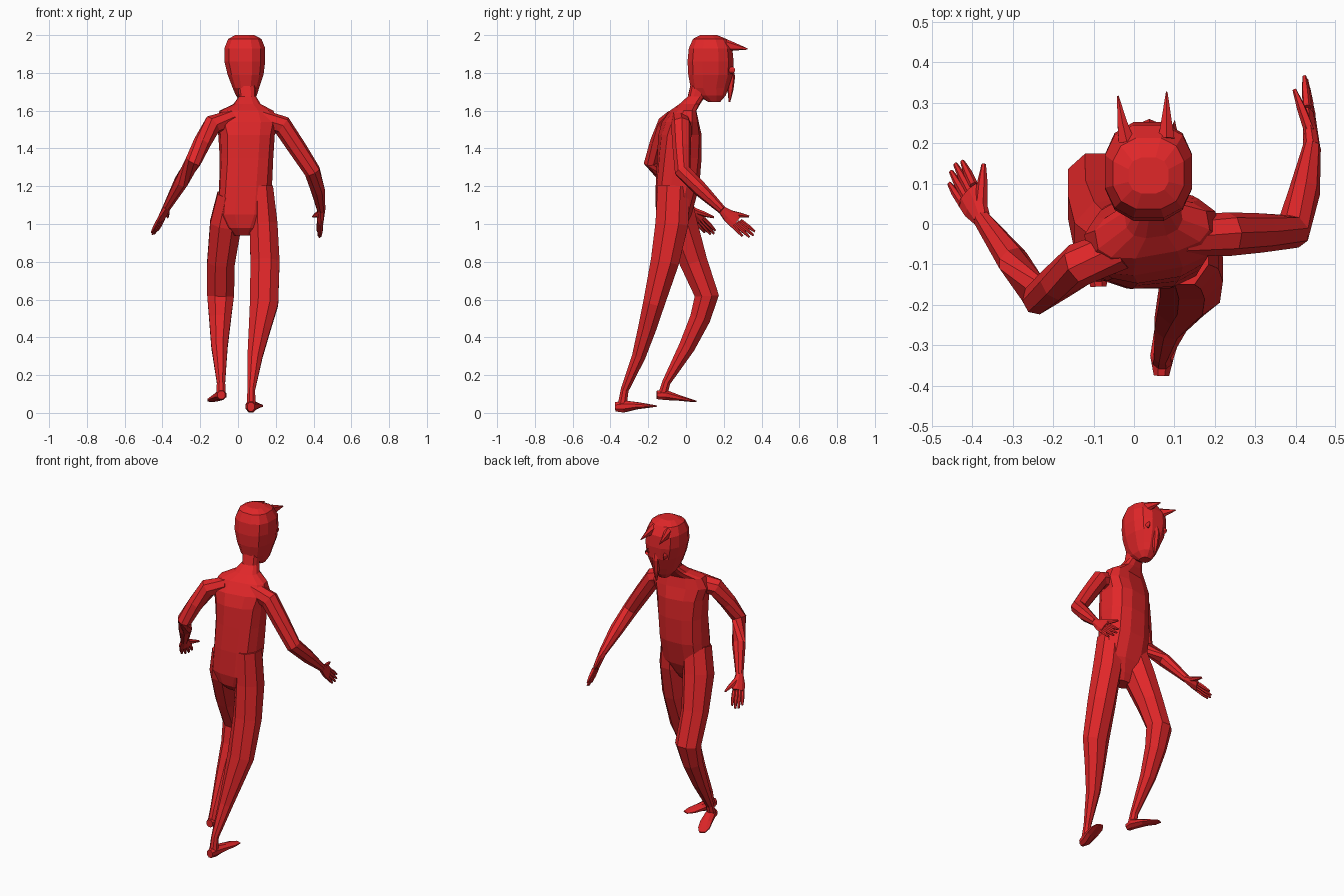
import bpy, bmesh, math
from mathutils import Vector, Matrix

red = bpy.data.materials.new("red")
red.diffuse_color = (0.75, 0.02, 0.022, 1)


def loft(name, rings, n=8, ref=(1, 0, 0), flat=False, power=1.0, yaws=None):
    """Skin n-sided rings (x, y, z, half width, half depth), closed at both ends."""
    bm = bmesh.new()
    pts = [Vector(r[:3]) for r in rings]
    k = 1 / math.cos(math.pi / n)
    loops = []
    for i, r in enumerate(rings):
        if flat:
            a = math.radians(yaws[i]) if yaws else 0
            u = Vector((math.cos(a), math.sin(a), 0))
            v = Vector((-math.sin(a), math.cos(a), 0))
        else:
            d = Vector()
            if i > 0:
                d += (pts[i] - pts[i - 1]).normalized()
            if i < len(pts) - 1:
                d += (pts[i + 1] - pts[i]).normalized()
            d.normalize()
            u = Vector(ref)
            u = (u - d * u.dot(d)).normalized()
            v = d.cross(u)
        loop = []
        for j in range(n):
            t = (j + 0.5) * 2 * math.pi / n
            c, s = math.cos(t) * k, math.sin(t) * k
            c = math.copysign(min(abs(c), 1) ** power, c)
            s = math.copysign(min(abs(s), 1) ** power, s)
            loop.append(bm.verts.new(pts[i] + u * c * r[3] + v * s * r[4]))
        loops.append(loop)
    for a, b in zip(loops, loops[1:]):
        for j in range(n):
            bm.faces.new((a[j], a[(j + 1) % n], b[(j + 1) % n], b[j]))
    bm.faces.new(loops[0])
    bm.faces.new(loops[-1])
    return finish(name, bm)


def finish(name, bm):
    bmesh.ops.recalc_face_normals(bm, faces=bm.faces)
    me = bpy.data.meshes.new(name)
    bm.to_mesh(me)
    bm.free()
    me.materials.append(red)
    ob = bpy.data.objects.new(name, me)
    bpy.context.collection.objects.link(ob)
    return ob


# torso and neck, chest twisted against the hips
loft("torso", [
    (.03, -.07, .94, .05, .04), (.03, -.075, .98, .09, .07),
    (.035, -.065, 1.05, .14, .095), (.04, -.045, 1.2, .138, .113),
    (.045, -.035, 1.35, .138, .113), (.045, -.032, 1.47, .145, .108),
    (.045, -.03, 1.54, .165, .088), (.045, -.015, 1.6, .14, .062),
    (.048, .02, 1.635, .07, .052), (.05, .055, 1.675, .045, .045),
    (.045, .08, 1.76, .05, .05)],
    n=12, flat=True, power=.75, yaws=[0, 0, 0, 3, 6, 9, 10, 10, 8, 4, 0])

# head
loft("head", [
    (.045, .15, 1.645, .03, .03), (.044, .135, 1.68, .055, .075),
    (.042, .125, 1.72, .07, .1), (.04, .13, 1.79, .095, .118),
    (.036, .13, 1.86, .108, .122), (.036, .13, 1.93, .108, .115),
    (.036, .125, 1.98, .088, .088), (.036, .12, 2.0, .05, .045)],
    n=12, flat=True, power=.8)

# horns on the forehead
for name, bx, tx, by in (("left_horn", -.018, -.04, .2), ("right_horn", .08, .081, .21)):
    loft(name, [(bx, by, 1.945, .02, .034), ((bx + tx) / 2, by + .05, 1.938, .012, .02),
                (tx, by + .117, 1.926, .002, .003)], n=6)

# long hanging nose
loft("nose", [(.038, .235, 1.84, .01, .012), (.038, .242, 1.78, .018, .018),
              (.04, .235, 1.71, .015, .016), (.042, .23, 1.645, .003, .004)], n=6)

# eyes: ring with a low-poly ball
for name, ex, turn in (("left_eye", -.012, 20), ("right_eye", .088, -20)):
    a = math.radians(turn)
    f = Vector((math.sin(-a), math.cos(a), 0))
    c = Vector((ex, .228, 1.815))
    loft(name + "_ring", [(*(c - f * .012), .03, .024), (*(c + f * .006), .027, .021),
                          (*(c + f * .004), .02, .015)], n=10)
    bm = bmesh.new()
    bmesh.ops.create_uvsphere(bm, u_segments=8, v_segments=5, radius=.015,
                              matrix=Matrix.Translation(c))
    finish(name, bm)

# legs
loft("left_leg", [
    (-.035, -.06, 1.15, .075, .085), (-.065, -.03, 1.0, .083, .09),
    (-.09, .04, .8, .073, .073), (-.092, .11, .62, .071, .064),
    (-.095, .075, .5, .058, .054), (-.098, .005, .35, .043, .043),
    (-.09, -.105, .16, .022, .022), (-.09, -.125, .09, .025, .025)])
loft("right_leg", [
    (.125, -.065, 1.2, .06, .085), (.135, -.075, 1.0, .074, .087),
    (.143, -.112, .8, .077, .075), (.138, -.17, .58, .075, .057),
    (.115, -.205, .45, .058, .048), (.09, -.25, .3, .04, .036),
    (.07, -.325, .12, .02, .021), (.07, -.338, .04, .024, .024)])

# feet
loft("left_foot", [
    (-.088, -.155, .095, .02, .022), (-.09, -.11, .095, .029, .027),
    (-.11, -.04, .08, .034, .015), (-.13, .01, .069, .033, .009),
    (-.145, .05, .062, .018, .004)])
loft("right_foot", [
    (.068, -.375, .032, .019, .024), (.069, -.33, .034, .029, .032),
    (.085, -.26, .038, .034, .019), (.102, -.2, .037, .033, .01),
    (.115, -.16, .036, .018, .004)])

# arms
loft("left_arm", [
    (-.03, -.06, 1.555, .05, .045), (-.135, -.1, 1.525, .05, .05),
    (-.19, -.145, 1.43, .043, .043), (-.238, -.182, 1.33, .04, .04),
    (-.3, -.09, 1.225, .036, .036), (-.376, .012, 1.09, .021, .021)],
    ref=(.6, -.5, .6))
loft("right_arm", [
    (.12, -.03, 1.555, .05, .045), (.235, -.025, 1.52, .05, .05),
    (.315, -.022, 1.4, .045, .045), (.393, -.018, 1.28, .041, .041),
    (.422, .08, 1.18, .036, .036), (.44, .19, 1.075, .021, .021)],
    ref=(.7, -.3, .6))


def hand(name, wrist, pinky, index, thumb_tip):
    """Palm, four fingers spread from pinky to index, and a thumb."""
    w, t = Vector(wrist), Vector(thumb_tip)
    p, q = Vector(pinky), Vector(index)
    mid = (p + q) / 2
    spread = (q - p).normalized()
    root = w.lerp(mid, .52)
    loft(name + "_palm", [(*w, .021, .02), (*w.lerp(root, .5), .034, .016),
                          (*root, .037, .013)], ref=spread)
    for i in range(4):
        s = i / 3
        a = root + spread * (s - .5) * .054
        b = p.lerp(q, s) + (mid - w) * (.1 if i in (1, 2) else 0)
        loft(f"{name}_finger_{i + 1}", [(*a, .0095, .011), (*a.lerp(b, .55), .009, .01),
                                        (*b, .005, .005)], n=6, ref=spread)
    a = w.lerp(root, .35) + spread * .016
    loft(name + "_thumb", [(*a, .016, .014), (*a.lerp(t, .55), .012, .011),
                           (*t, .005, .005)], n=6, ref=spread)


hand("left_hand", (-.376, .012, 1.09), (-.457, .1, .955), (-.425, .155, .965),
     (-.372, .148, 1.035))
hand("right_hand", (.44, .19, 1.075), (.438, .3, .935), (.422, .365, .96),
     (.397, .333, 1.04))
